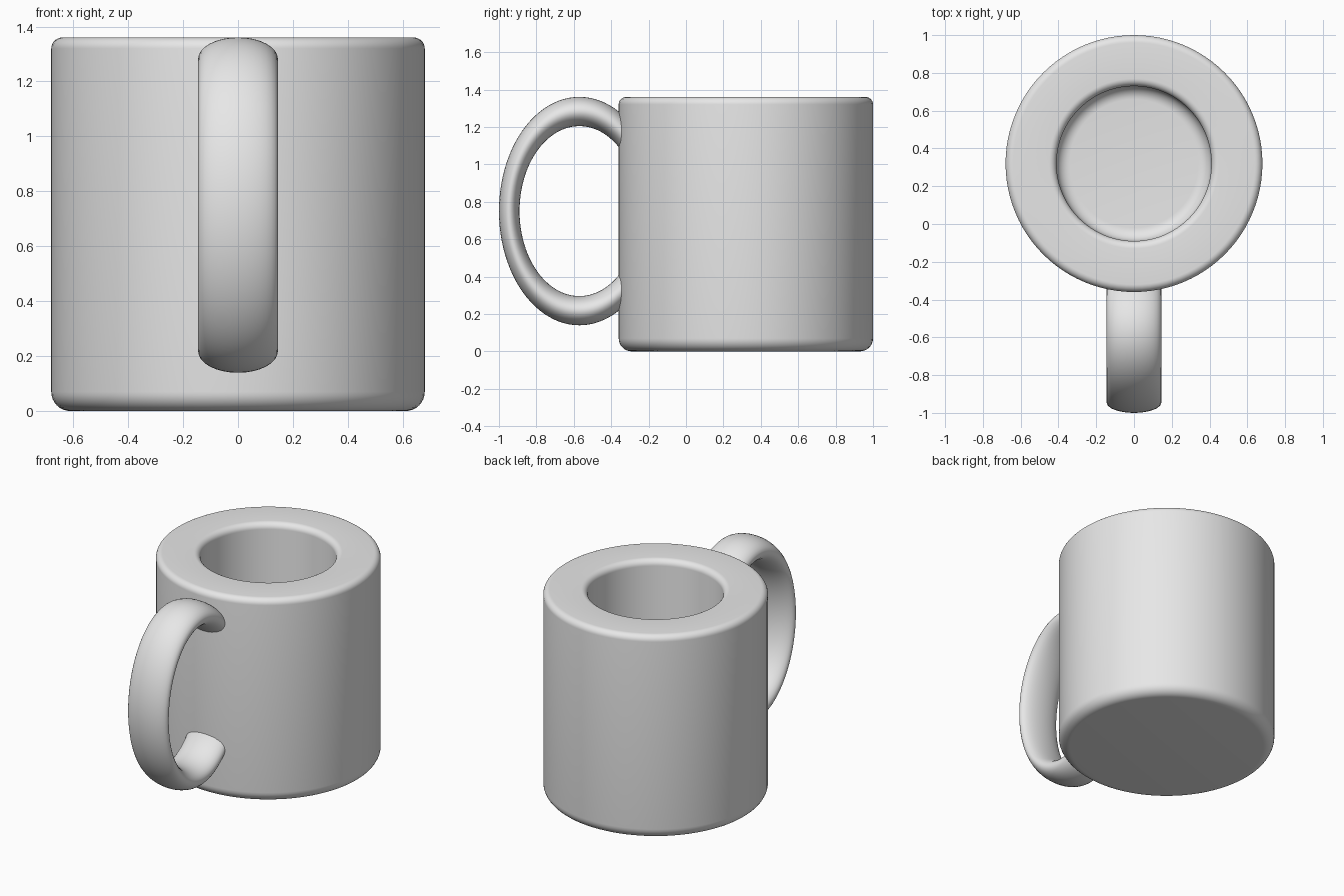
import bpy, bmesh, math
from mathutils import Matrix, Vector

cube = bpy.data.objects.get("Cube")
if cube:
    bpy.data.objects.remove(cube, do_unlink=True)

# Single plain grey
grey = bpy.data.materials.new("plain_grey")
grey.use_nodes = True
grey.diffuse_color = (0.8, 0.8, 0.8, 1)
grey.node_tree.nodes["Principled BSDF"].inputs["Base Color"].default_value = (0.8, 0.8, 0.8, 1)

SEGMENTS = 96
RADIUS, HOLE, HEIGHT, FLOOR = 0.68, 0.41, 1.36, 0.2
BODY_Y = 0.32


def fillet(cx, cz, r, start, end, steps=8):
    """Points (radius, z) along a rounded corner, angles in degrees."""
    angles = [math.radians(start + (end - start) * i / steps) for i in range(steps + 1)]
    return [(cx + r * math.cos(a), cz + r * math.sin(a)) for a in angles]


def finish(bm, name):
    bmesh.ops.recalc_face_normals(bm, faces=bm.faces)
    mesh = bpy.data.meshes.new(name)
    bm.to_mesh(mesh)
    bm.free()
    mesh.materials.append(grey)
    obj = bpy.data.objects.new(name, mesh)
    bpy.context.collection.objects.link(obj)
    bpy.ops.object.select_all(action='DESELECT')
    obj.select_set(True)
    bpy.context.view_layer.objects.active = obj
    bpy.ops.object.shade_smooth_by_angle(angle=math.radians(35))
    return obj


# Mug body: thick wall, rounded base, rim and inner floor
base_r, rim_r, floor_r = 0.07, 0.04, 0.07
profile = [(0, 0)]
profile += fillet(RADIUS - base_r, base_r, base_r, -90, 0)
profile += fillet(RADIUS - rim_r, HEIGHT - rim_r, rim_r, 0, 90)
profile += fillet(HOLE + rim_r, HEIGHT - rim_r, rim_r, 90, 180)
profile += fillet(HOLE - floor_r, FLOOR + floor_r, floor_r, 0, -90)
profile += [(0, FLOOR)]

bm = bmesh.new()
verts = [bm.verts.new((r, 0, z)) for r, z in profile]
edges = [bm.edges.new(pair) for pair in zip(verts, verts[1:])]
bmesh.ops.spin(bm, geom=verts + edges, cent=(0, 0, 0), axis=(0, 0, 1),
               angle=math.tau, steps=SEGMENTS, use_merge=True)
bmesh.ops.remove_doubles(bm, verts=bm.verts, dist=1e-5)
bmesh.ops.translate(bm, verts=bm.verts, vec=(0, BODY_Y, 0))
finish(bm, "mug_body")

# Handle: oval ring with a wide, flat section, its back sunk in the wall
bpy.ops.mesh.primitive_torus_add(major_segments=SEGMENTS, minor_segments=32,
                                 major_radius=0.375, minor_radius=0.055)
handle = bpy.context.object
handle.name = "handle"
handle.data.transform(Matrix.Translation(Vector((0, -0.57, 0.75)))
                      @ Matrix.Diagonal((2.64, 1, 1.42, 1))
                      @ Matrix.Rotation(math.pi / 2, 4, 'Y'))
handle.data.materials.append(grey)
bpy.ops.object.shade_smooth_by_angle(angle=math.radians(60))
